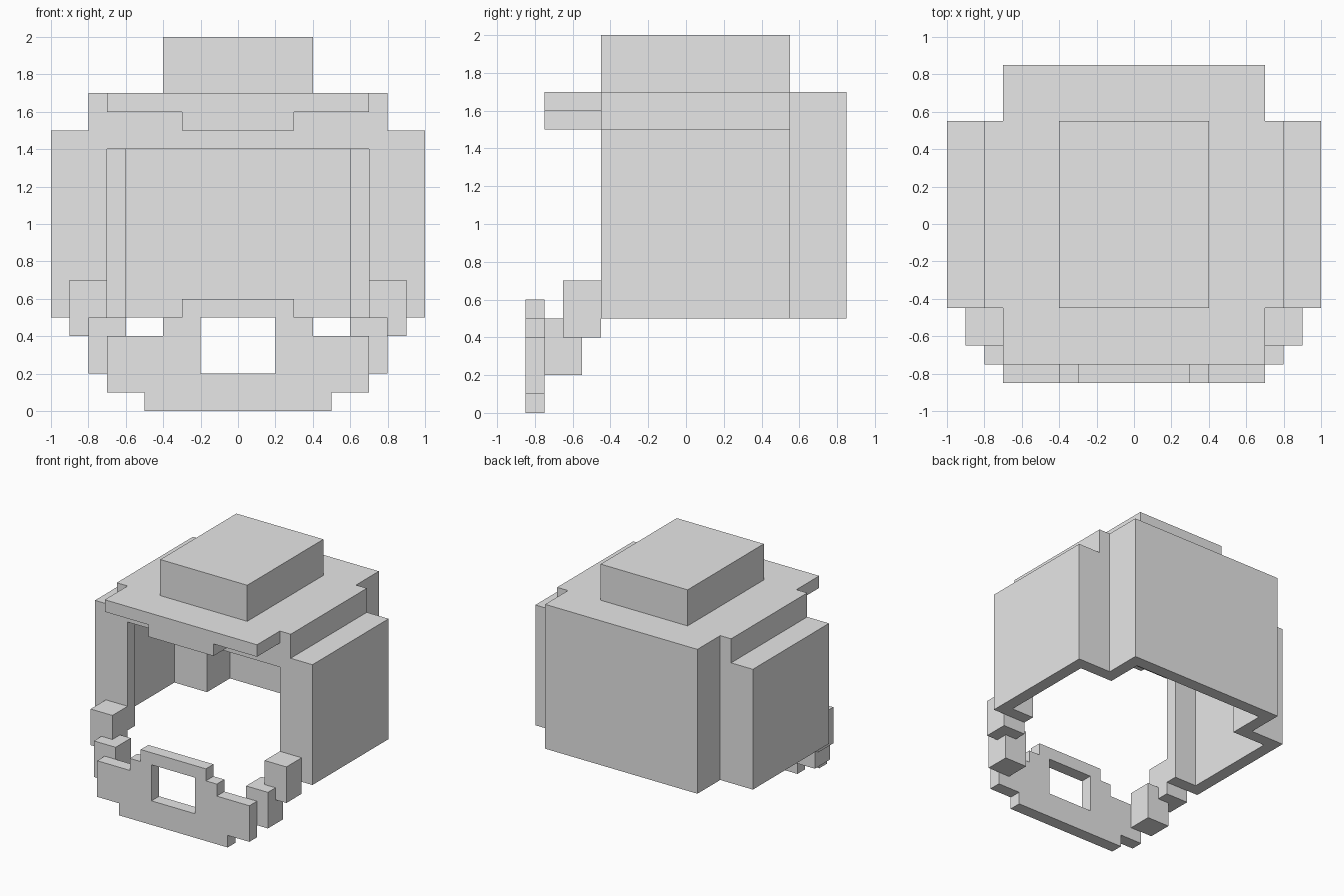
import bpy
import bmesh
from itertools import product
from mathutils import Vector

UNIT = 0.1                        # size of one block
ORIGIN = Vector((0, -0.85, 0))    # front of the chin guard, on the floor

cube = bpy.data.objects.get("Cube")
if cube:
    bpy.data.objects.remove(cube, do_unlink=True)

grey = bpy.data.materials.new("plain_grey")
grey.use_nodes = True
grey.diffuse_color = (0.8, 0.8, 0.8, 1)
grey.node_tree.nodes["Principled BSDF"].inputs["Base Color"].default_value = grey.diffuse_color


def cells(box):
    """All block cells inside a box given as x, y and z ranges."""
    return set(product(*(range(low, high) for low, high in box)))


def wide(half, y, z):
    """A box centred on x."""
    return ((-half, half), y, z)


def block_part(name, solids, hollows=()):
    """Skin the outside of joined boxes, less the hollows, with flat faces."""
    filled = set().union(*map(cells, solids)).difference(*map(cells, hollows))
    bm = bmesh.new()
    corners = {}

    def corner(p):
        if p not in corners:
            corners[p] = bm.verts.new(ORIGIN + Vector(p) * UNIT)
        return corners[p]

    for cell in filled:
        for axis, side in product(range(3), (0, 1)):
            beside = list(cell)
            beside[axis] += 2 * side - 1
            if tuple(beside) in filled:
                continue
            u, v = (axis + 1) % 3, (axis + 2) % 3
            ring = []
            for du, dv in ((0, 0), (1, 0), (1, 1), (0, 1)):
                p = list(cell)
                p[axis] += side
                p[u] += du
                p[v] += dv
                ring.append(corner(tuple(p)))
            bm.faces.new(ring if side else ring[::-1])
    bmesh.ops.dissolve_limit(bm, angle_limit=0.01, verts=bm.verts, edges=bm.edges)
    mesh = bpy.data.meshes.new(name)
    bm.to_mesh(mesh)
    bm.free()
    mesh.materials.append(grey)
    obj = bpy.data.objects.new(name, mesh)
    bpy.context.collection.objects.link(obj)
    return obj


# Hollow helmet shell: main body, ear panels, back panel and raised crown
block_part(
    "helmet_shell",
    [wide(8, (4, 14), (5, 17)),
     wide(10, (4, 14), (5, 15)),
     wide(7, (14, 17), (5, 17)),
     wide(4, (4, 14), (17, 20))],
    [wide(9, (5, 13), (5, 14)),
     wide(7, (5, 13), (5, 16)),
     wide(6, (13, 16), (5, 16)),
     wide(3, (5, 13), (16, 19)),
     wide(7, (4, 5), (5, 14))],    # face opening
)

# Brim over the face, thicker in the middle
block_part("brim", [wide(7, (1, 4), (16, 17)), wide(3, (1, 4), (15, 17))])

# Stepped chin guard with a mouth hole
block_part(
    "chin_guard",
    [wide(5, (0, 1), (0, 4)),
     wide(7, (0, 1), (1, 4)),
     wide(4, (0, 1), (4, 5)),
     wide(3, (0, 1), (4, 6))],
    [wide(2, (0, 1), (2, 5))],
)

# Stepped links from the shell to the chin guard
link = [((7, 9), (2, 4), (4, 7)), ((6, 8), (1, 3), (2, 5))]
block_part("left_link", link)
block_part("right_link", [((-x[1], -x[0]), y, z) for x, y, z in link])
